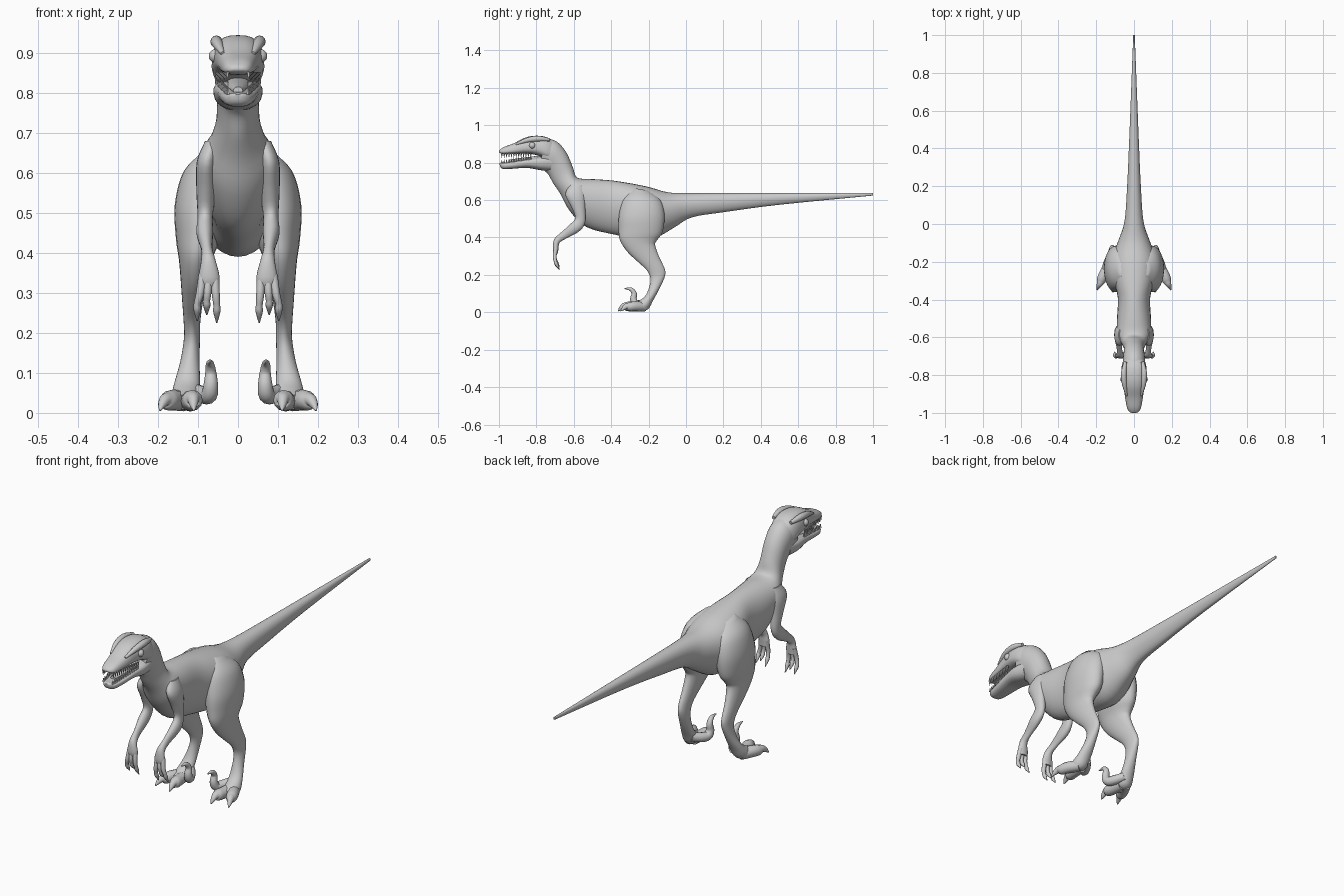
import bpy, bmesh, math
from mathutils import Vector


def spline(rows, steps):
    """Catmull-Rom interpolation of rows of numbers."""
    out = []
    for i in range(len(rows) - 1):
        a, b, c, d = (rows[max(0, min(len(rows) - 1, i + k))] for k in (-1, 0, 1, 2))
        for s in range(steps):
            t = s / steps
            out.append([0.5 * (2 * q + (r - p) * t + (2 * p - 5 * q + 4 * r - u) * t * t
                        + (3 * q - p - 3 * r + u) * t ** 3) for p, q, r, u in zip(a, b, c, d)])
    return out + [list(rows[-1])]


def finish(bm, name, mirror):
    bmesh.ops.recalc_face_normals(bm, faces=bm.faces)
    me = bpy.data.meshes.new(name)
    bm.to_mesh(me)
    bm.free()
    ob = bpy.data.objects.new(name, me)
    bpy.context.collection.objects.link(ob)
    if mirror:
        mod = ob.modifiers.new("Mirror", 'MIRROR')
        mod.use_mirror_merge = False
    bpy.ops.object.select_all(action='DESELECT')
    ob.select_set(True)
    bpy.context.view_layer.objects.active = ob
    bpy.ops.object.shade_smooth_by_angle(angle=math.radians(45))
    return ob


def skin(bm, rings):
    vs = [[bm.verts.new(p) for p in r] for r in rings]
    n = len(vs[0])
    for a, b in zip(vs, vs[1:]):
        for i in range(n):
            bm.faces.new((a[i], a[(i + 1) % n], b[(i + 1) % n], b[i]))
    bm.faces.new(vs[0])
    bm.faces.new(vs[-1])


def loft(name, rows, mirror=False, n=24, steps=4, power=1.0, taper=0.0):
    """Rows: y,z of one edge, y,z of the opposite edge, centre x, half width."""
    rings = []
    for y1, z1, y2, z2, x, w in spline(rows, steps):
        ring = []
        for i in range(n):
            a = 2 * math.pi * i / n
            c, s = (math.copysign(abs(f) ** power, f) for f in (math.cos(a), math.sin(a)))
            ring.append((x + w * c * (1 + taper * s),
                         (y1 + y2) / 2 + s * (y1 - y2) / 2, (z1 + z2) / 2 + s * (z1 - z2) / 2))
        rings.append(ring)
    bm = bmesh.new()
    skin(bm, rings)
    return finish(bm, name, mirror)


def tube(name, rows, n=12, steps=4):
    """Mirrored tapering tube through rows of x, y, z, radius."""
    pts = spline(rows, steps)
    rings = []
    for i, p in enumerate(pts):
        t = (Vector(pts[min(i + 1, len(pts) - 1)][:3]) - Vector(pts[max(i - 1, 0)][:3])).normalized()
        side = (Vector((1, 0, 0)) - t * t.x).normalized()
        up = t.cross(side)
        r = max(p[3], 0.001)
        rings.append([Vector(p[:3]) + r * (side * math.cos(2 * math.pi * k / n)
                      + up * math.sin(2 * math.pi * k / n)) for k in range(n)])
    bm = bmesh.new()
    skin(bm, rings)
    return finish(bm, name, True)


# Tail, torso and neck in one skin
loft("body", [
    (1.0, .638, 1.0, .624, 0, .004), (.5, .637, .5, .575, 0, .023),
    (.2, .637, .2, .535, 0, .036), (.0, .637, .03, .507, 0, .05),
    (-.1, .642, -.06, .455, 0, .08), (-.2, .67, -.17, .395, 0, .115),
    (-.3, .69, -.27, .395, 0, .108), (-.4, .705, -.38, .415, 0, .085),
    (-.5, .712, -.53, .455, 0, .09), (-.565, .715, -.62, .54, 0, .088),
    (-.59, .73, -.67, .63, 0, .066), (-.605, .775, -.71, .69, 0, .053),
    (-.64, .855, -.735, .735, 0, .054), (-.69, .912, -.755, .755, 0, .058),
    (-.75, .932, -.785, .775, 0, .058)], n=32, taper=.14)

# Head and jaws
loft("upper_head", [
    (-.68, .89, -.7, .80, 0, .042), (-.74, .934, -.74, .815, 0, .062),
    (-.8, .944, -.79, .838, 0, .064), (-.86, .934, -.85, .848, 0, .056),
    (-.92, .904, -.92, .846, 0, .046), (-.97, .885, -.97, .845, 0, .037),
    (-.992, .872, -.992, .85, 0, .026), (-1.0, .864, -1.0, .856, 0, .012)],
    power=.75, taper=-.12)
loft("lower_jaw", [
    (-.71, .835, -.725, .755, 0, .052), (-.78, .832, -.78, .76, 0, .061),
    (-.85, .82, -.85, .772, 0, .052), (-.92, .806, -.92, .768, 0, .043),
    (-.97, .80, -.97, .765, 0, .034), (-.99, .80, -.988, .772, 0, .022),
    (-.997, .796, -.995, .782, 0, .01)], power=.75, taper=.1)
loft("tongue", [
    (-.78, .838, -.78, .81, 0, .03), (-.88, .826, -.88, .8, 0, .024),
    (-.95, .815, -.95, .795, 0, .012)], n=12)

# Brow ridges and eyes
tube("brow_ridge", [(.046, -.73, .922, .008), (.054, -.79, .928, .015),
                    (.05, -.85, .92, .013), (.038, -.91, .898, .005)])
bm = bmesh.new()
bmesh.ops.create_uvsphere(bm, u_segments=16, v_segments=10, radius=.017)
bmesh.ops.translate(bm, verts=bm.verts, vec=(.056, -.822, .892))
finish(bm, "eye", True)

# Teeth: rows of small cones along both jaws
bm = bmesh.new()
for upper in (True, False):
    for i in range(13):
        t = i / 12
        y = -.83 - .155 * t
        x = (.051 - .024 * t) * (1 if upper else .93)
        root = .852 if upper else .817 - .022 * t
        tip = root + (-.026 if upper else .02)
        skin(bm, [[(x + r * math.cos(a * 1.2566), y + r * math.sin(a * 1.2566), z) for a in range(5)]
                  for r, z in ((.0055, root), (.0007, tip))])
finish(bm, "teeth", True)

# Hind legs from hip to foot
loft("hind_leg", [
    (-.28, .665, -.2, .65, .055, .025), (-.335, .61, -.135, .60, .075, .06),
    (-.358, .52, -.115, .52, .094, .064), (-.36, .44, -.125, .43, .1, .055),
    (-.353, .385, -.155, .385, .106, .042), (-.315, .325, -.165, .36, .109, .035),
    (-.26, .272, -.145, .30, .113, .027), (-.21, .225, -.115, .235, .115, .021),
    (-.19, .18, -.112, .195, .115, .02), (-.198, .13, -.14, .13, .12, .024),
    (-.22, .085, -.175, .065, .127, .032), (-.255, .06, -.205, .015, .132, .036),
    (-.285, .045, -.26, .008, .135, .03)], mirror=True)

# Toes with claws
tube("outer_toe", [(.135, -.22, .03, .026), (.162, -.27, .032, .026), (.174, -.3, .03, .024),
                   (.182, -.318, .032, .016), (.19, -.335, .02, .01), (.195, -.35, .006, .002)])
tube("middle_toe", [(.122, -.23, .03, .026), (.117, -.28, .03, .026), (.113, -.315, .032, .025),
                    (.112, -.332, .034, .016), (.111, -.35, .02, .01), (.11, -.362, .006, .002)])
tube("sickle_claw_toe", [(.112, -.2, .055, .02), (.088, -.235, .045, .022), (.072, -.268, .045, .021),
                         (.068, -.281, .07, .018), (.068, -.277, .1, .014),
                         (.07, -.295, .123, .01), (.07, -.33, .127, .002)])

# Arms from shoulder to palm
loft("arm", [
    (-.62, .68, -.55, .68, .062, .02), (-.645, .63, -.54, .625, .078, .025),
    (-.612, .56, -.538, .55, .08, .024), (-.592, .505, -.54, .475, .082, .019),
    (-.62, .47, -.575, .43, .083, .021), (-.67, .425, -.64, .395, .078, .014),
    (-.705, .39, -.675, .372, .074, .018), (-.712, .34, -.682, .34, .072, .026),
    (-.706, .315, -.684, .315, .072, .022)], mirror=True, n=20)

# Clawed fingers
for label, x0, x1, zt in (("inner", .058, .053, .225), ("middle", .074, .078, .245),
                          ("outer", .088, .102, .23)):
    d = .335 - zt
    tube(label + "_finger", [
        (x0, -.695, .345, .011), (x0 * .5 + x1 * .5, -.702, .335 - d * .35, .010),
        (x1, -.698, .335 - d * .6, .0085), (x1, -.692, .335 - d * .75, .009),
        (x1, -.676, zt, .0015)], n=10)
